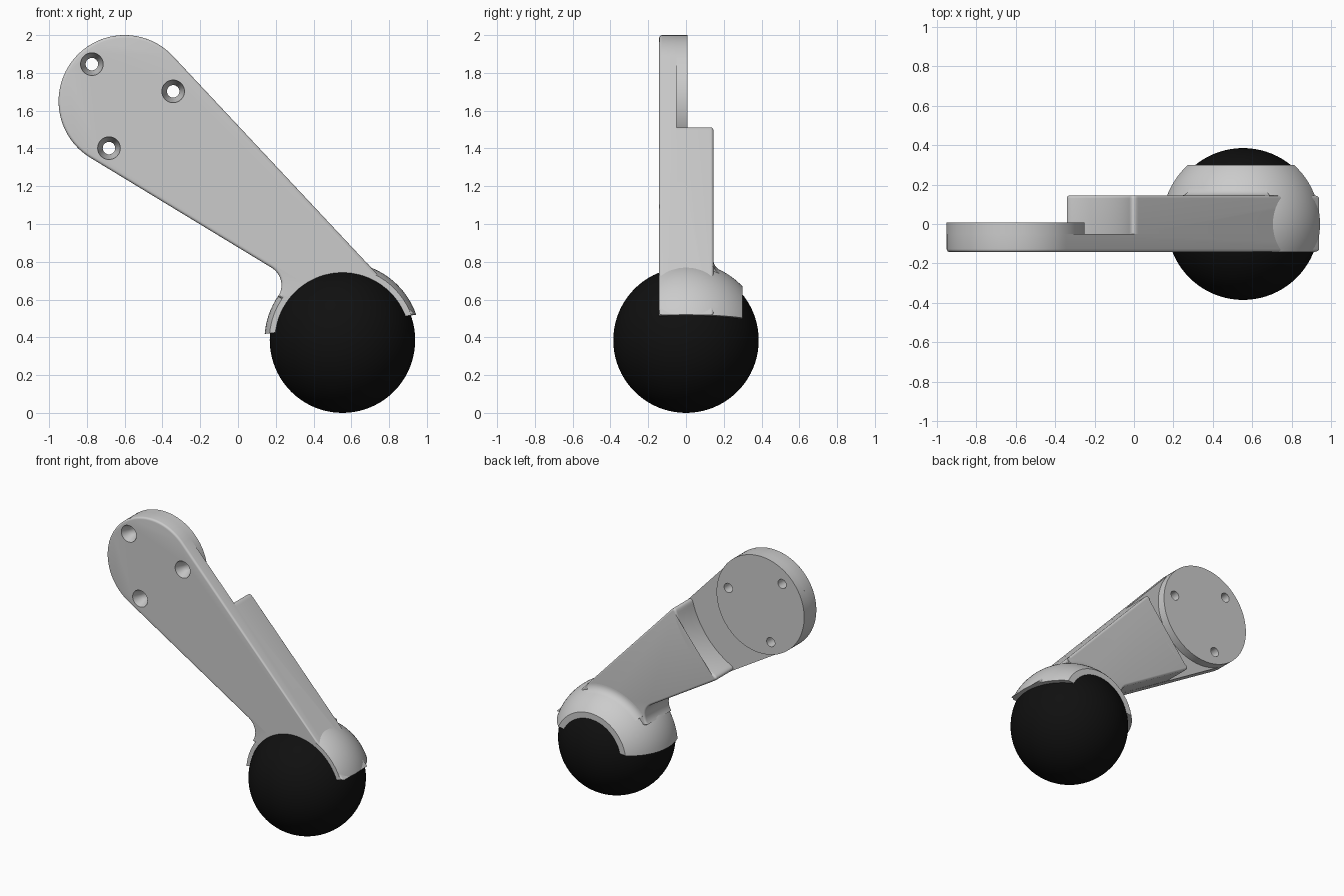
import bpy, bmesh
from math import radians, degrees, atan2, acos, sin, cos, sqrt
from mathutils import Vector as V

if "Cube" in bpy.data.objects:
    bpy.data.objects.remove(bpy.data.objects["Cube"])

HUB, HUB_R = V((-0.6, 1.65)), 0.35      # mounting end (x, z)
C, BALL_R, SHELL_R = V((0.553, 0.385)), 0.385, 0.413
FRONT, STEP, BACK = -0.142, -0.05, 0.145
AR, AL = 43.1, 238.9                    # tangent directions of the two arm sides


def polar(c, r, a):
    return c + V((cos(radians(a)), sin(radians(a)))) * r


def arc(c, r, a0, a1, n):
    return [polar(c, r, a0 + (a1 - a0) * i / n) for i in range(n + 1)]


def bez(a, b, c, n=8):
    return [a * (1 - t) ** 2 + b * 2 * t * (1 - t) + c * t * t for t in [i / n for i in range(n + 1)]]


def finish(name, bm):
    bmesh.ops.recalc_face_normals(bm, faces=bm.faces[:])
    me = bpy.data.meshes.new(name)
    bm.to_mesh(me)
    bm.free()
    ob = bpy.data.objects.new(name, me)
    bpy.context.collection.objects.link(ob)
    return ob


def loft(rings):
    """Solid through a list of closed rings, capped at both ends."""
    bm = bmesh.new()
    vs = [[bm.verts.new(p) for p in r] for r in rings]
    n = len(vs[0])
    for a, b in zip(vs, vs[1:]):
        for i in range(n):
            bm.faces.new((a[i], a[(i + 1) % n], b[(i + 1) % n], b[i]))
    bm.faces.new(vs[0])
    bm.faces.new(vs[-1][::-1])
    return bm


def prism(name, pts, y0, y1, round_y=None, width=0.0):
    bm = loft([[(p.x, y, p.y) for p in pts] for y in (y0, y1)])
    if round_y is not None:
        bmesh.ops.recalc_face_normals(bm, faces=bm.faces[:])
        es = [e for e in bm.edges if all(abs(v.co.y - round_y) < 1e-5 for v in e.verts)]
        bmesh.ops.bevel(bm, geom=es, offset=width, segments=4, profile=0.5, affect='EDGES')
    return finish(name, bm)


def cut(ob, tool):
    m = ob.modifiers.new("cut", 'BOOLEAN')
    m.operation, m.object, m.solver = 'DIFFERENCE', tool, 'EXACT'
    bpy.context.view_layer.objects.active = ob
    bpy.ops.object.modifier_apply(modifier=m.name)


def sphere(r):
    bm = bmesh.new()
    bmesh.ops.create_uvsphere(bm, u_segments=80, v_segments=40, radius=r)
    bmesh.ops.translate(bm, verts=bm.verts, vec=(C.x, 0, C.y))
    return bm


# Ball wheel
ball = finish("ball_wheel", sphere(BALL_R))
mat = bpy.data.materials.new("black")
mat.diffuse_color = (0.005, 0.005, 0.005, 1)
mat.use_nodes = True
mat.node_tree.nodes["Principled BSDF"].inputs["Base Color"].default_value = mat.diffuse_color
ball.data.materials.append(mat)

# Lower end shared by both arm layers: neck fillet, ball centre, lip on the right
F = V((0.12, 0.675))
tail = arc(F, 0.11, AL - 180, degrees(atan2(C.y - F.y, C.x - F.x)), 16)
tail += [V((0.553, 0.47)), V((0.939, 0.519))]

# Front arm plate
plate = prism("arm_plate", arc(HUB, HUB_R, AR, AL, 48) + tail, FRONT, STEP, FRONT, 0.015)

# Raised mounting disc on the back
disc = prism("mounting_disc", arc(HUB, HUB_R, 0, 360 - 3.75, 95), STEP, 0.008)

# Thick rear block with concave end and rounded corners
R = 0.6
spread = degrees(acos(HUB_R / R))
a0, a1, d = AR - spread, AL + spread - 360, 5
dR = V((sin(radians(AR)), -cos(radians(AR))))
dL = V((-sin(radians(AL)), cos(radians(AL))))
pr, pl = polar(HUB, R, a0), polar(HUB, R, a1)
pts = bez(pr + dR * 0.05, pr, polar(HUB, R, a0 - d))
pts += arc(HUB, R, a0 - d, a1 + d, 20)[1:-1]
pts += bez(polar(HUB, R, a1 + d), pl, pl + dL * 0.05)
block = prism("arm_block", pts + tail, STEP, BACK, BACK, 0.015)

# Wheel housing: sphere trimmed front, back and along a tilted lower plane
bm = sphere(SHELL_R)
for co, no in (((0, FRONT, 0), (0, -1, 0)), ((0, 0.3, 0), (0, 1, 0)), ((0, 0, 0.4), (0.127, 0, -1))):
    res = bmesh.ops.bisect_plane(bm, geom=bm.verts[:] + bm.edges[:] + bm.faces[:], dist=1e-6,
                                 plane_co=co, plane_no=no, clear_outer=True)
    es = [e for e in res["geom_cut"] if isinstance(e, bmesh.types.BMEdge)]
    bmesh.ops.edgeloop_fill(bm, edges=es)
housing = finish("wheel_housing", bm)

# Fillet between block and housing, swept around the ball centre
fr = 0.06
fy = BACK + fr
fc = V((sqrt((SHELL_R + fr) ** 2 - fy ** 2), fy))
end = degrees(atan2(-fc.y, -fc.x)) + 360
sec = arc(fc, fr, 270, end, 8) + [V((0.37, BACK - 0.003))]
rings = []
for i in range(25):
    a = radians(71 + 66 * i / 24)
    rings.append([(C.x + p.x * cos(a), p.y, C.y + p.x * sin(a)) for p in sec])
neck = finish("neck_fillet", loft(rings))

for ob in (plate, block, housing):
    cut(ob, ball)

# Three countersunk screw holes
for k in range(3):
    h = polar(HUB, 0.262, 11.5 + 120 * k)
    prof = [(-0.2, 0.06), (-0.135, 0.06), (-0.085, 0.033), (0.1, 0.033)]
    tool = finish("hole_cutter", loft([[(p.x, y, p.y) for p in arc(h, r, 0, 348.75, 31)] for y, r in prof]))
    cut(plate, tool)
    cut(disc, tool)
    bpy.data.objects.remove(tool)

# Smooth shading
bpy.ops.object.select_all(action='DESELECT')
for ob in (ball, plate, disc, block, housing, neck):
    ob.select_set(True)
bpy.context.view_layer.objects.active = ball
bpy.ops.object.shade_smooth_by_angle(angle=radians(30))
